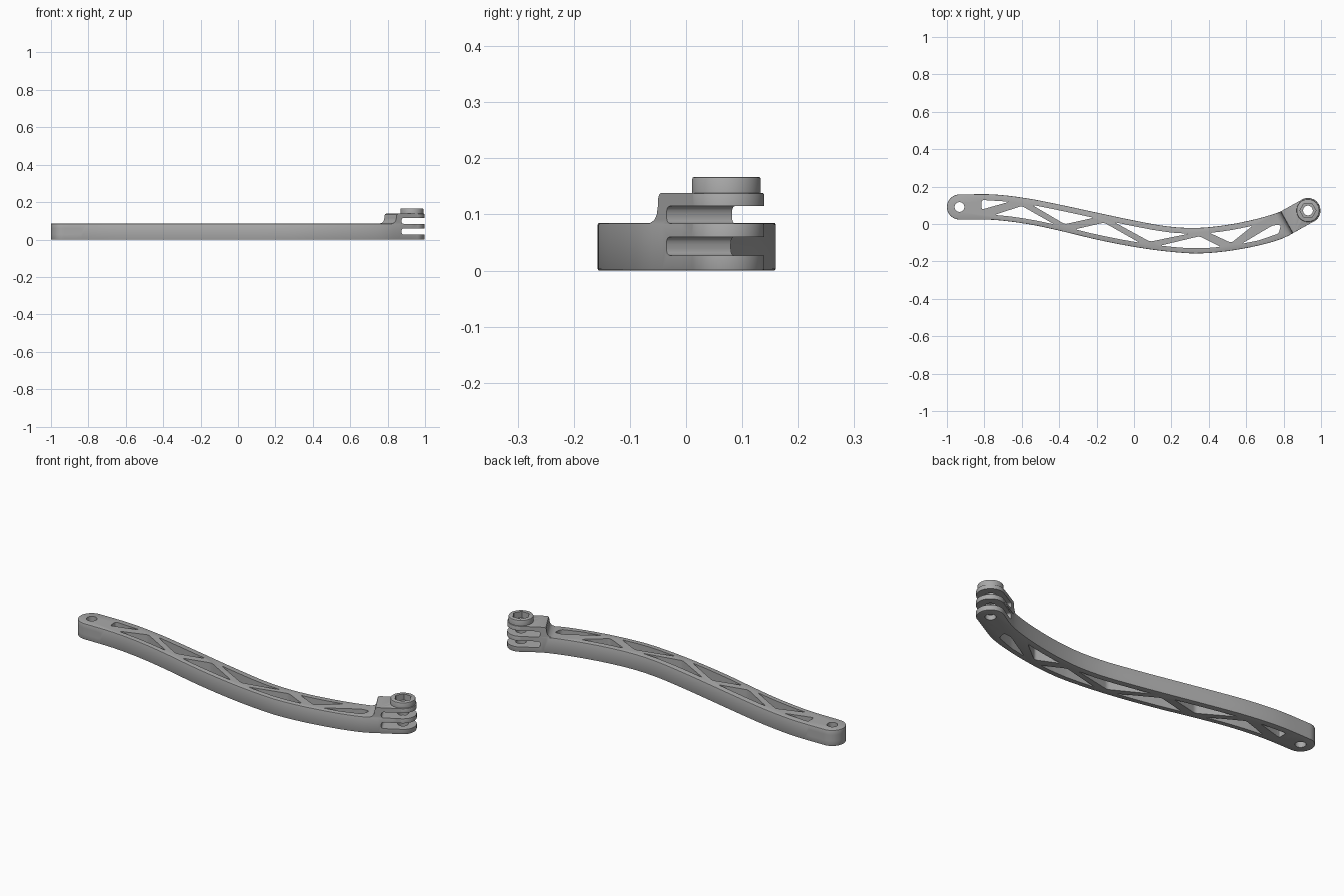
import bpy, bmesh, math
from mathutils import Matrix, Vector

old = bpy.data.objects.get("Cube")
if old:
    bpy.data.objects.remove(old, do_unlink=True)

grey = bpy.data.materials.new("plain_grey")
grey.use_nodes = True
COLOUR = (0.4, 0.4, 0.4, 1)
grey.diffuse_color = COLOUR
grey.node_tree.nodes["Principled BSDF"].inputs["Base Color"].default_value = COLOUR

# Edges of the arm, as (x, upper y, lower y)
EDGES = [(-.933, .158, .024), (-.75, .158, .022), (-.57, .137, 0), (-.4, .104, -.035),
         (-.2, .061, -.083), (0, .019, -.122), (.19, -.014, -.148), (.36, -.02, -.157),
         (.57, .008, -.134), (.78, .065, -.083), (.898, .13, -.022), (.962, .165, .014)]
THICK = .085
R = .067
HUB = Vector((.93, .072, 0))
EYE = Vector((-.933, .091, 0))
ANGLE = math.radians(29)
ALONG = Vector((math.cos(ANGLE), math.sin(ANGLE), 0))


def edge(x, side):
    """Smooth curve through the edge points; side 1 is upper, 2 is lower."""
    i = max(j for j in range(len(EDGES) - 1) if j == 0 or EDGES[j][0] <= x)

    def slope(k):
        a, b = EDGES[max(k - 1, 0)], EDGES[min(k + 1, len(EDGES) - 1)]
        return (b[side] - a[side]) / (b[0] - a[0])
    p, q = EDGES[i], EDGES[i + 1]
    h = q[0] - p[0]
    t = (x - p[0]) / h
    return ((2*t**3 - 3*t**2 + 1) * p[side] + (t**3 - 2*t**2 + t) * h * slope(i)
            + (3*t**2 - 2*t**3) * q[side] + (t**3 - t**2) * h * slope(i + 1))


def inner(x, side):
    return edge(x, 1) - .031 if side == 1 else edge(x, 2) + .027


def span(a, b, n):
    return [a + (b - a) * i / n for i in range(n + 1)]


def arc(centre, r, a, b, n=24):
    return [(centre[0] + r * math.cos(t), centre[1] + r * math.sin(t)) for t in span(a, b, n)]


def rounded(pts, r):
    """Round every corner of a polygon."""
    out = []
    for i, p in enumerate(pts):
        p, a, b = Vector(p), Vector(pts[i - 1]), Vector(pts[(i + 1) % len(pts)])
        s = p + (a - p).normalized() * min(r, (a - p).length * .45)
        e = p + (b - p).normalized() * min(r, (b - p).length * .45)
        for t in span(0, 1, 4):
            out.append(s * (1 - t)**2 + p * 2 * t * (1 - t) + e * t * t)
    return out


def prism(name, pts, lo, hi, frame=Matrix(), bevel=0):
    bm = bmesh.new()
    base = bm.faces.new([bm.verts.new((p[0], p[1], lo)) for p in pts])
    ext = bmesh.ops.extrude_face_region(bm, geom=[base])["geom"]
    bmesh.ops.translate(bm, vec=(0, 0, hi - lo),
                        verts=[g for g in ext if isinstance(g, bmesh.types.BMVert)])
    bmesh.ops.recalc_face_normals(bm, faces=bm.faces)
    if bevel:
        rims = [e for e in bm.edges if abs(e.verts[0].co.z - e.verts[1].co.z) < 1e-6]
        bmesh.ops.bevel(bm, geom=rims, offset=bevel, segments=2, profile=.5, affect="EDGES")
    bm.transform(frame)
    bmesh.ops.recalc_face_normals(bm, faces=bm.faces)
    mesh = bpy.data.meshes.new(name)
    bm.to_mesh(mesh)
    bm.free()
    mesh.materials.append(grey)
    obj = bpy.data.objects.new(name, mesh)
    bpy.context.collection.objects.link(obj)
    return obj


def combine(target, tool, how):
    tool.hide_render = True
    mod = target.modifiers.new(how, "BOOLEAN")
    mod.operation, mod.object, mod.solver = how, tool, "EXACT"
    bpy.context.view_layer.objects.active = target
    bpy.ops.object.modifier_apply(modifier=mod.name)
    bpy.data.objects.remove(tool, do_unlink=True)


def side_frame(origin, along):
    """Profile axes: along the arm and up; extruded across the arm."""
    m = Matrix((along, (0, 0, 1), along.cross(Vector((0, 0, 1))))).transposed().to_4x4()
    m.translation = origin
    return m


# Curved arm with a rounded eye and a rounded hub
outline = [(x, edge(x, 2)) for x in span(-.933, .955, 60)]
outline += arc(HUB, R, ANGLE - math.pi / 2, ANGLE + math.pi / 2)
outline += [(x, edge(x, 1)) for x in span(.89, -.933, 60)]
outline += arc(EYE, R, math.pi / 2, math.pi * 1.5)[1:-1]
arm = prism("arm", outline, 0, THICK, bevel=.003)

# Raised head with a fillet at its foot
hub_frame = side_frame(HUB, ALONG)
foot = [(-.16, .07), (-.16, THICK), (-.145, .09), (-.136, .1), (-.132, .115),
        (-.131, .128), (-.128, .135), (-.121, .138), (0, .138), (0, .07)]
combine(arm, prism("head_block", foot, -.0665, .0665, hub_frame), "UNION")
combine(arm, prism("head_round", arc(HUB, R - .0003, 0, math.tau, 64)[:-1], .07, .138,
                   bevel=.002), "UNION")

# Nut boss with its hexagonal socket
combine(arm, prism("boss", arc(HUB, .061, 0, math.tau, 64)[:-1], .12, .167, bevel=.004), "UNION")
combine(arm, prism("hex_socket", arc(HUB, .043, 0, math.tau, 6)[:-1], .135, .2), "DIFFERENCE")

# Bolt holes
for centre in (HUB, EYE):
    combine(arm, prism("bolt_hole", arc(centre, .026, 0, math.tau, 40)[:-1], -.05, .3), "DIFFERENCE")


# Fork slots
def slot(frame, back, lo, hi):
    pts = rounded([(-back, lo), (.2, lo), (.2, hi), (-back, hi)], .013)
    combine(arm, prism("slot", pts, -.15, .15, frame), "DIFFERENCE")


slot(hub_frame, .1, .027, .06)
slot(hub_frame, .1, .084, .115)
slot(side_frame(EYE, Vector((-1, 0, 0))), .1, .027, .06)

# Truss openings between zigzag struts
NODES = [-.8, -.6, -.37, -.16, .085, .35, .52, .69]
holes = [[(-.815, inner(-.815, 1)), (-.815, .077), (-.665, inner(-.665, 1))],
         [(.575, inner(.575, 2)), (.67, inner(.67, 2)), (.775, -.05), (.785, -.004), (.74, -.008)]]
for i in range(1, len(NODES) - 1):
    apex_side = 1 if i % 2 else 2
    base_side = 3 - apex_side
    inset = -.014 if apex_side == 1 else .014
    base = span(NODES[i - 1] + .055, NODES[i + 1] - .055, 4)
    holes.append([(x, inner(x, base_side)) for x in base]
                 + [(NODES[i], inner(NODES[i], apex_side) + inset)])
for pts in holes:
    combine(arm, prism("opening", rounded(pts, .014), -.05, .3), "DIFFERENCE")

# Smooth shading with sharp edges kept
bpy.ops.object.select_all(action="DESELECT")
arm.select_set(True)
bpy.context.view_layer.objects.active = arm
bpy.ops.object.shade_smooth_by_angle(angle=math.radians(30))
